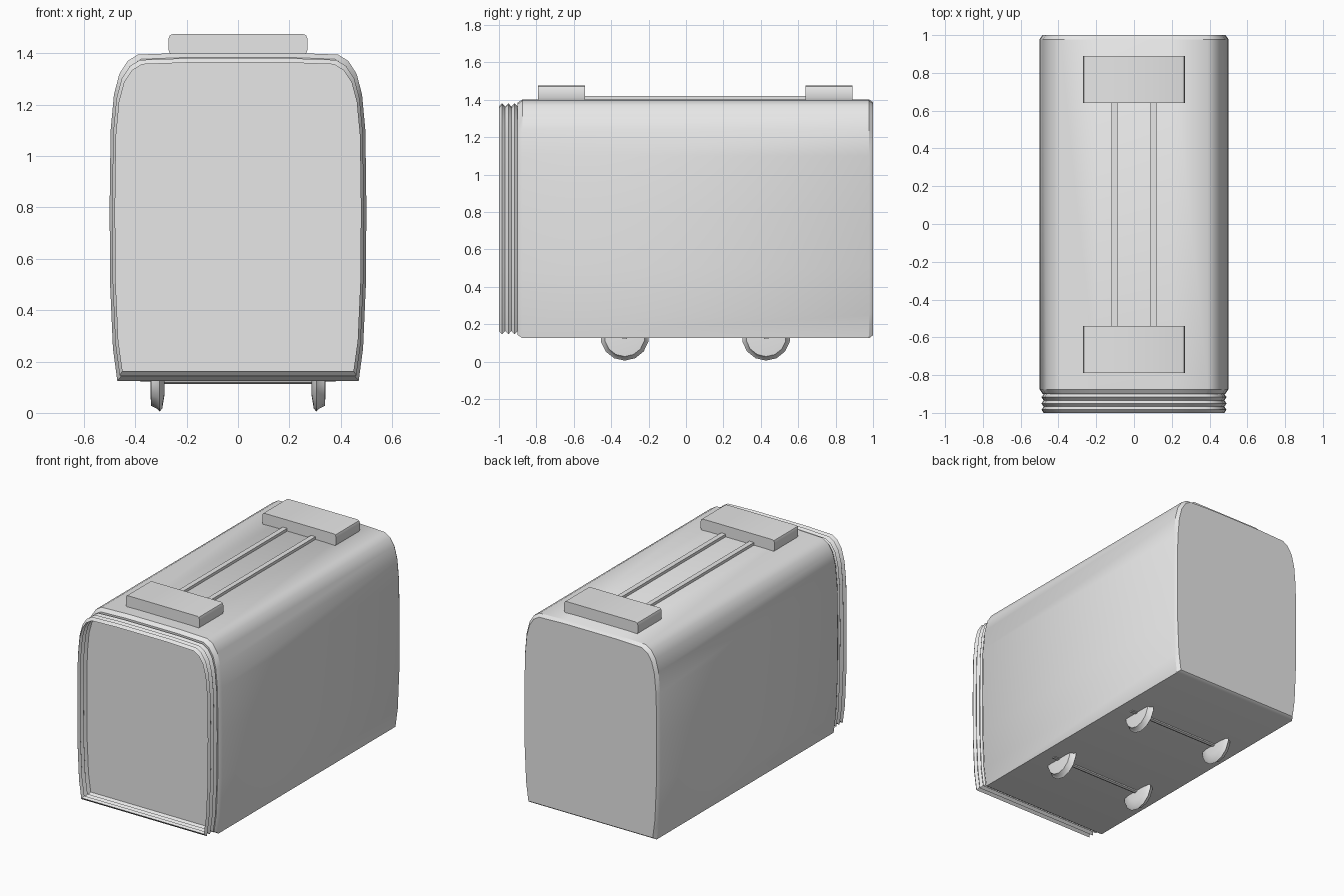
import bpy, bmesh, math
from mathutils import Matrix

old = bpy.data.objects.get("Cube")
if old:
    bpy.data.objects.remove(old, do_unlink=True)

grey = bpy.data.materials.new("plain grey")
grey.use_nodes = True
colour = (0.8, 0.8, 0.8, 1)
grey.diffuse_color = colour
grey.node_tree.nodes["Principled BSDF"].inputs["Base Color"].default_value = colour

MID = 0.765
# Half cross-section of the carriage (x, z), bottom to roof
HALF = [(0.47, 0.125), (0.487, 0.25), (0.498, 0.5), (0.5, 0.8), (0.496, 1.1),
        (0.483, 1.24), (0.462, 1.32), (0.43, 1.37), (0.39, 1.395), (0.2, 1.402)]
SECTION = HALF + [(-x, z) for x, z in reversed(HALF)]


def finish(bm, name, angle=35):
    bmesh.ops.recalc_face_normals(bm, faces=bm.faces)
    mesh = bpy.data.meshes.new(name)
    bm.to_mesh(mesh)
    bm.free()
    obj = bpy.data.objects.new(name, mesh)
    bpy.context.collection.objects.link(obj)
    mesh.materials.append(grey)
    bpy.ops.object.select_all(action='DESELECT')
    obj.select_set(True)
    bpy.context.view_layer.objects.active = obj
    bpy.ops.object.shade_smooth_by_angle(angle=math.radians(angle))
    return obj


def loft(name, stations, capped):
    """Skin the carriage section through (y, x scale, z scale) stations."""
    bm = bmesh.new()
    rings = [[bm.verts.new((x * sx, y, MID + (z - MID) * sz)) for x, z in SECTION]
             for y, sx, sz in stations]
    n = len(SECTION)
    for a, b in zip(rings, rings[1:]):
        for i in range(n):
            j = (i + 1) % n
            bm.faces.new((a[i], a[j], b[j], b[i]))
    if capped:
        bm.faces.new(rings[0])
        bm.faces.new(rings[-1])
    return finish(bm, name)


def box(name, xs, ys, zs, bevel=0):
    bm = bmesh.new()
    size = [b - a for a, b in (xs, ys, zs)]
    centre = [(a + b) / 2 for a, b in (xs, ys, zs)]
    bmesh.ops.create_cube(bm, size=1, matrix=Matrix.Translation(centre) @ Matrix.Diagonal((*size, 1)))
    if bevel:
        # Round only the edges running along the carriage
        edges = [e for e in bm.edges if abs(e.verts[0].co.y - e.verts[1].co.y) > 0.01]
        bmesh.ops.bevel(bm, geom=edges, offset=bevel, segments=2, affect='EDGES', profile=0.5)
    return finish(bm, name, 30)


def lathe(name, profile, y, z, segments):
    """Turn (x, radius) profile points about an axle parallel to x."""
    bm = bmesh.new()
    rings = []
    for x, r in profile:
        rings.append([bm.verts.new((x, y + r * math.sin(2 * math.pi * k / segments),
                                    z - r * math.cos(2 * math.pi * k / segments)))
                      for k in range(segments)])
    for a, b in zip(rings, rings[1:]):
        for i in range(segments):
            j = (i + 1) % segments
            bm.faces.new((a[i], a[j], b[j], b[i]))
    bm.faces.new(rings[0])
    bm.faces.new(rings[-1])
    return finish(bm, name)


# Carriage shell with chamfered ends
loft("body", [(-0.9, 0.968, 0.972), (-0.875, 1, 1), (0.978, 1, 1), (1.0, 0.97, 0.976)], True)

# Open folded gangway at the front
folds = 7
loft("gangway_bellows",
     [(-1 + 0.1 * i / (folds - 1), 0.98 if i % 2 else 0.957, 0.967 if i % 2 else 0.94)
      for i in range(folds)], False)

# Roof boxes and the pipes between them
for end, y0, y1 in (("front", -0.79, -0.54), ("rear", 0.64, 0.89)):
    box(end + "_roof_box", (-0.27, 0.27), (y0, y1), (1.395, 1.475), 0.016)
for side, s in (("left", 1), ("right", -1)):
    box(side + "_roof_pipe", sorted((0.087 * s, 0.12 * s)), (-0.56, 0.66), (1.395, 1.42))

# Flanged wheels on axles
for end, y in (("front", -0.328), ("rear", 0.428)):
    lathe(end + "_axle", [(-0.3, 0.018), (0.3, 0.018)], y, 0.131, 8)
    box(end + "_axle_beam", (-0.38, 0.38), (y - 0.012, y + 0.012), (0.12, 0.14))
    for side, s in (("left", 1), ("right", -1)):
        rim = [(0.287, 0.07), (0.295, 0.118), (0.305, 0.13), (0.316, 0.118),
               (0.338, 0.108), (0.34, 0.08)]
        lathe(f"{end}_{side}_wheel", [(x * s, r) for x, r in rim], y, 0.135, 14)
